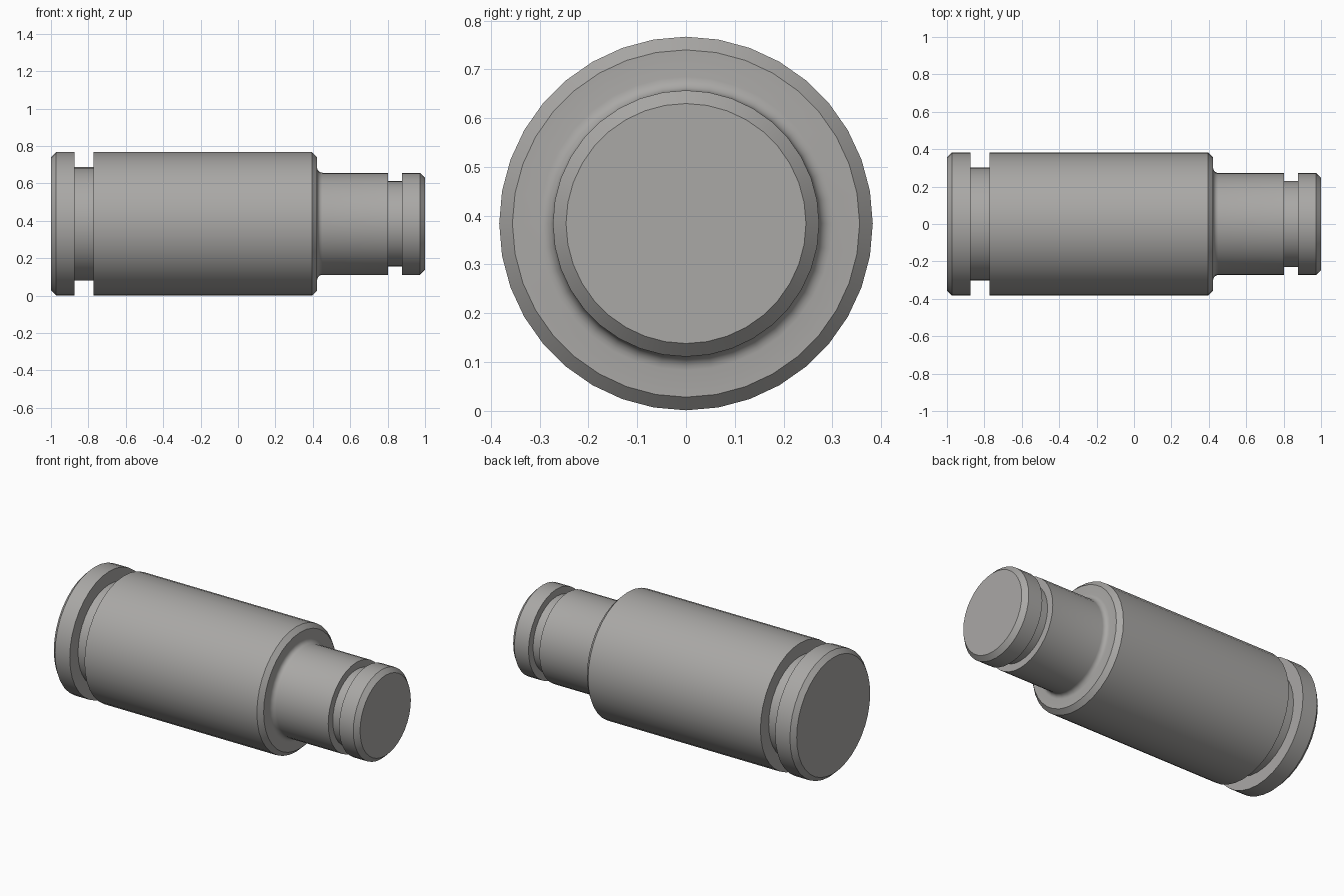
import bpy
import bmesh
from math import sin, cos, pi, radians

cube = bpy.data.objects.get("Cube")
if cube:
    bpy.data.objects.remove(cube, do_unlink=True)

SIDES = 36
AXIS_Z = 0.384
BIG, SMALL = 0.383, 0.273
CHAMFER, FILLET = 0.027, 0.028
SHOULDER = 0.423

# Steel material
steel = bpy.data.materials.new("warm grey steel")
steel.use_nodes = True
colour = (0.40, 0.392, 0.38, 1)
steel.diffuse_color = colour
steel.node_tree.nodes["Principled BSDF"].inputs["Base Color"].default_value = colour

# Large body with a retaining groove and chamfered ends
profile = [(-1, BIG - CHAMFER), (-1 + CHAMFER, BIG),
           (-0.873, BIG), (-0.873, 0.303), (-0.773, 0.303), (-0.773, BIG),
           (SHOULDER - CHAMFER, BIG), (SHOULDER, BIG - CHAMFER)]

# Concave fillet at the foot of the journal
for i in range(6):
    a = i / 5 * pi / 2
    profile.append((SHOULDER + FILLET * (1 - cos(a)),
                    SMALL + FILLET * (1 - sin(a))))

# Narrow journal with its own groove and chamfered tip
profile += [(0.803, SMALL), (0.803, 0.229), (0.877, 0.229), (0.877, SMALL),
            (1 - CHAMFER, SMALL), (1, SMALL - CHAMFER)]


def lathe(name, points):
    """Turn a profile of (x, radius) points around the x axis."""
    bm = bmesh.new()
    angles = [2 * pi * k / SIDES for k in range(SIDES)]
    rings = [[bm.verts.new((x, r * cos(a), r * sin(a))) for a in angles]
             for x, r in points]
    for low, high in zip(rings, rings[1:]):
        for k in range(SIDES):
            n = (k + 1) % SIDES
            bm.faces.new((low[k], low[n], high[n], high[k]))
    bm.faces.new(rings[0])
    bm.faces.new(rings[-1])
    bmesh.ops.recalc_face_normals(bm, faces=bm.faces)
    mesh = bpy.data.meshes.new(name)
    bm.to_mesh(mesh)
    bm.free()
    obj = bpy.data.objects.new(name, mesh)
    bpy.context.collection.objects.link(obj)
    return obj


pin = lathe("stepped_pin", profile)
pin.location.z = AXIS_Z
pin.data.materials.append(steel)

# Smooth round surfaces, crisp machined edges
bpy.ops.object.select_all(action="DESELECT")
pin.select_set(True)
bpy.context.view_layer.objects.active = pin
bpy.ops.object.shade_smooth_by_angle(angle=radians(30))
